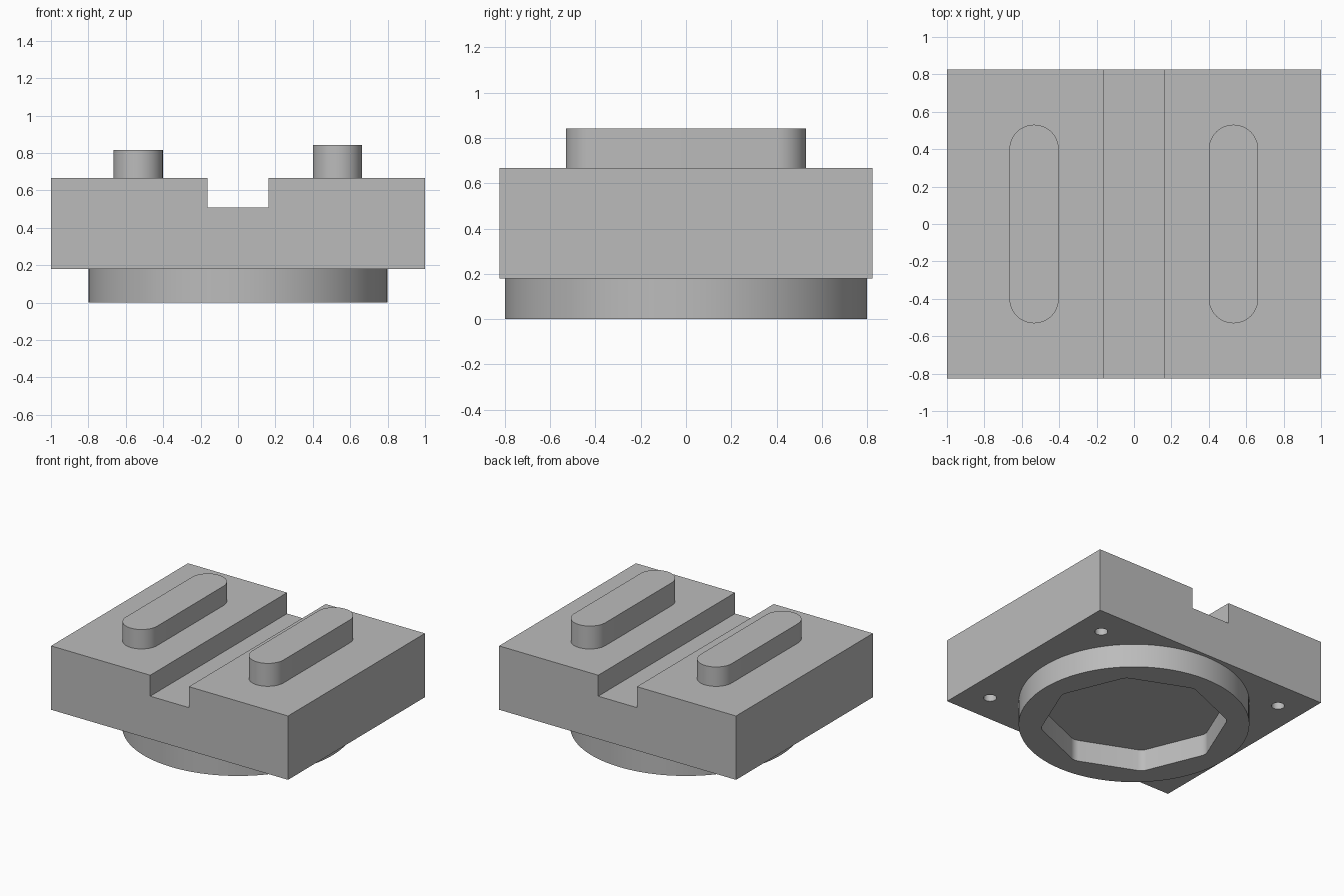
import bpy
import bmesh
from math import cos, sin, tan, pi, radians

cube = bpy.data.objects.get("Cube")
if cube:
    bpy.data.objects.remove(cube, do_unlink=True)

grey = bpy.data.materials.new("plain_grey")
grey.use_nodes = True
COLOUR = (0.5, 0.5, 0.5, 1)
grey.diffuse_color = COLOUR
grey.node_tree.nodes["Principled BSDF"].inputs["Base Color"].default_value = COLOUR


def prism(name, outline, z0, z1):
    """Extrude an anticlockwise xy outline from z0 up to z1."""
    bm = bmesh.new()
    base = bm.faces.new([bm.verts.new((x, y, z0)) for x, y in outline])
    top = bmesh.ops.extrude_face_region(bm, geom=[base])["geom"]
    verts = [v for v in top if isinstance(v, bmesh.types.BMVert)]
    bmesh.ops.translate(bm, verts=verts, vec=(0, 0, z1 - z0))
    bmesh.ops.recalc_face_normals(bm, faces=bm.faces)
    mesh = bpy.data.meshes.new(name)
    bm.to_mesh(mesh)
    bm.free()
    mesh.materials.append(grey)
    obj = bpy.data.objects.new(name, mesh)
    bpy.context.collection.objects.link(obj)
    return obj


def activate(obj):
    bpy.ops.object.select_all(action="DESELECT")
    obj.select_set(True)
    bpy.context.view_layer.objects.active = obj


def cut(obj, cutter):
    mod = obj.modifiers.new("cut", "BOOLEAN")
    mod.operation = "DIFFERENCE"
    mod.solver = "EXACT"
    mod.object = cutter
    activate(obj)
    bpy.ops.object.modifier_apply(modifier=mod.name)
    bpy.data.objects.remove(cutter, do_unlink=True)


def arc(cx, cy, r, start, end, n):
    angles = [start + (end - start) * i / n for i in range(n + 1)]
    return [(cx + r * cos(a), cy + r * sin(a)) for a in angles]


def circle(cx, cy, r, n):
    return arc(cx, cy, r, 0, 2 * pi, n)[:-1]


def slot(cx, r, half):
    """Round-ended bar outline running along y."""
    return arc(cx, half - r, r, 0, pi, 24) + arc(cx, r - half, r, pi, 2 * pi, 24)


def rounded_octagon(radius, fillet):
    step = pi / 4
    inner = radius - fillet / cos(step / 2)
    points = []
    for i in range(8):
        a = i * step
        points += arc(inner * cos(a), inner * sin(a), fillet,
                      a - step / 2, a + step / 2, 6)
    return points


BOTTOM, TOP = 0.18, 0.667
HALF_X, HALF_Y = 1.0, 0.825
GROOVE, GROOVE_Z = 0.163, 0.507

# Block with a straight channel along its top
body = prism("body_block", [(-HALF_X, -HALF_Y), (HALF_X, -HALF_Y),
                            (HALF_X, HALF_Y), (-HALF_X, HALF_Y)], BOTTOM, TOP)
cut(body, prism("channel_cutter", [(-GROOVE, -1), (GROOVE, -1),
                                   (GROOVE, 1), (-GROOVE, 1)], GROOVE_Z, 1))

# Blind screw holes in the underside corners
for x in (-0.8, 0.8):
    for y in (-0.6, 0.6):
        cut(body, prism("hole_cutter", circle(x, y, 0.045, 32), 0.1, 0.36))

# Round base with an eight-sided pocket
base = prism("round_base", circle(0, 0, 0.8, 128), 0, BOTTOM)
cut(base, prism("pocket_cutter", rounded_octagon(0.65, 0.08), -0.1, 0.165))

# Two raised bars, one slightly taller
right_bar = prism("right_bar", slot(-0.534, 0.132, 0.531), TOP, 0.815)
left_bar = prism("left_bar", slot(0.532, 0.132, 0.531), TOP, 0.842)

for part in (body, base, right_bar, left_bar):
    activate(part)
    bpy.ops.object.shade_smooth_by_angle(angle=radians(20))
